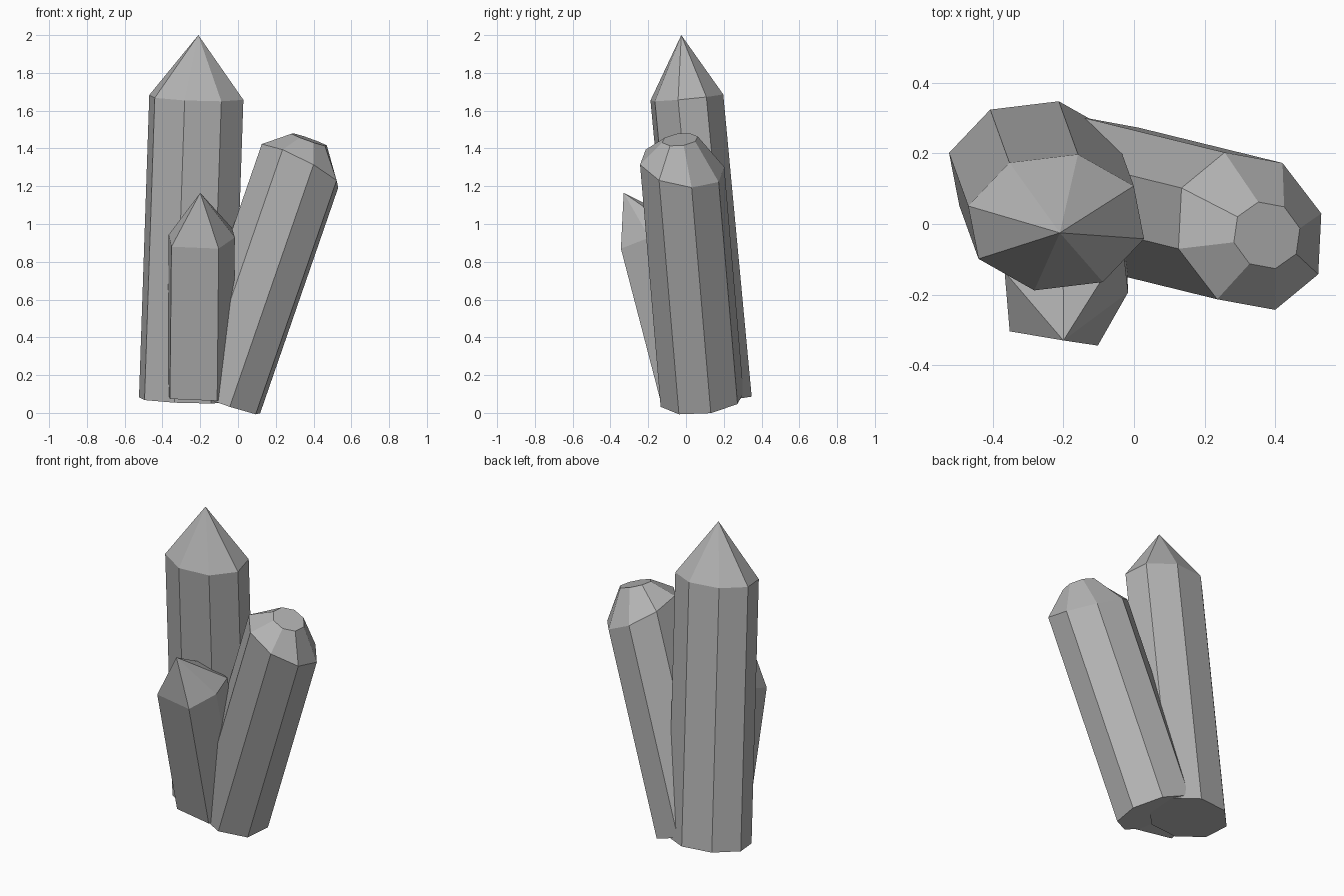
import bpy, bmesh
from math import cos, sin, tau, radians

cube = bpy.data.objects.get("Cube")
if cube:
    bpy.data.objects.remove(cube)

stone = bpy.data.materials.new("grey_crystal")
stone.use_nodes = True
grey = (0.45, 0.45, 0.45, 1)
stone.diffuse_color = grey
stone.node_tree.nodes["Principled BSDF"].inputs["Base Color"].default_value = grey


def octagon(rx, ry, phase, shear=0):
    angles = [radians(phase) + tau * i / 8 for i in range(8)]
    return [(rx * cos(a), ry * sin(a) - shear * rx * cos(a)) for a in angles]


def crystal(name, outline, foot, lean, rings, tip=None):
    """Leaning prism; each ring is (height, x slope, y slope, scale)."""
    ax, ay = lean
    bm = bmesh.new()
    loops = []
    for height, p, q, scale in rings:
        rise = height - foot[2]
        loop = []
        for u, v in outline:
            u, v = u * scale, v * scale
            s = (p * u + q * v) / (1 - p * ax - q * ay)
            loop.append(bm.verts.new((foot[0] + u + ax * (rise + s),
                                      foot[1] + v + ay * (rise + s), height + s)))
        loops.append(loop)
    n = len(outline)
    for low, high in zip(loops, loops[1:]):
        for i in range(n):
            j = (i + 1) % n
            bm.faces.new((low[i], low[j], high[j], high[i]))
    bm.faces.new(loops[0][::-1])
    if tip:
        point = bm.verts.new(tip)
        for i in range(n):
            bm.faces.new((loops[-1][i], loops[-1][(i + 1) % n], point))
    else:
        bm.faces.new(loops[-1])
    bmesh.ops.recalc_face_normals(bm, faces=bm.faces)
    mesh = bpy.data.meshes.new(name)
    bm.to_mesh(mesh)
    bm.free()
    mesh.materials.append(stone)
    obj = bpy.data.objects.new(name, mesh)
    bpy.context.collection.objects.link(obj)


# Tall pointed crystal
crystal("tall_crystal", octagon(0.257, 0.2, -13.8), (-0.275, 0.155, 0.07),
        (0.034, -0.094),
        [(0.07, -0.034, 0.094, 1), (1.67, -0.034, 0.094, 1)],
        (-0.21, -0.025, 2.0))

# Leaning crystal with a blunt, bevelled end
crystal("leaning_crystal", octagon(0.252, 0.225, 16, 0.09), (-0.1, 0.085, 0.07),
        (0.346, -0.085),
        [(0.07, -0.346, 0.085, 1), (1.308, -0.521, -0.194, 1),
         (1.447, -0.346, 0.085, 0.43)])

# Short irregular crystal at the front
short_outline = [(-0.16, -0.148), (0.09, -0.191), (0.175, -0.025),
                 (0.16, 0.12), (-0.01, 0.19), (-0.175, 0.037)]
crystal("short_crystal", short_outline, (-0.2, 0.044, 0.11), (0.01, -0.26),
        [(0.11, 0, 0.26, 1), (0.934, 0.02, 0.38, 1)],
        (-0.2, -0.33, 1.165))
